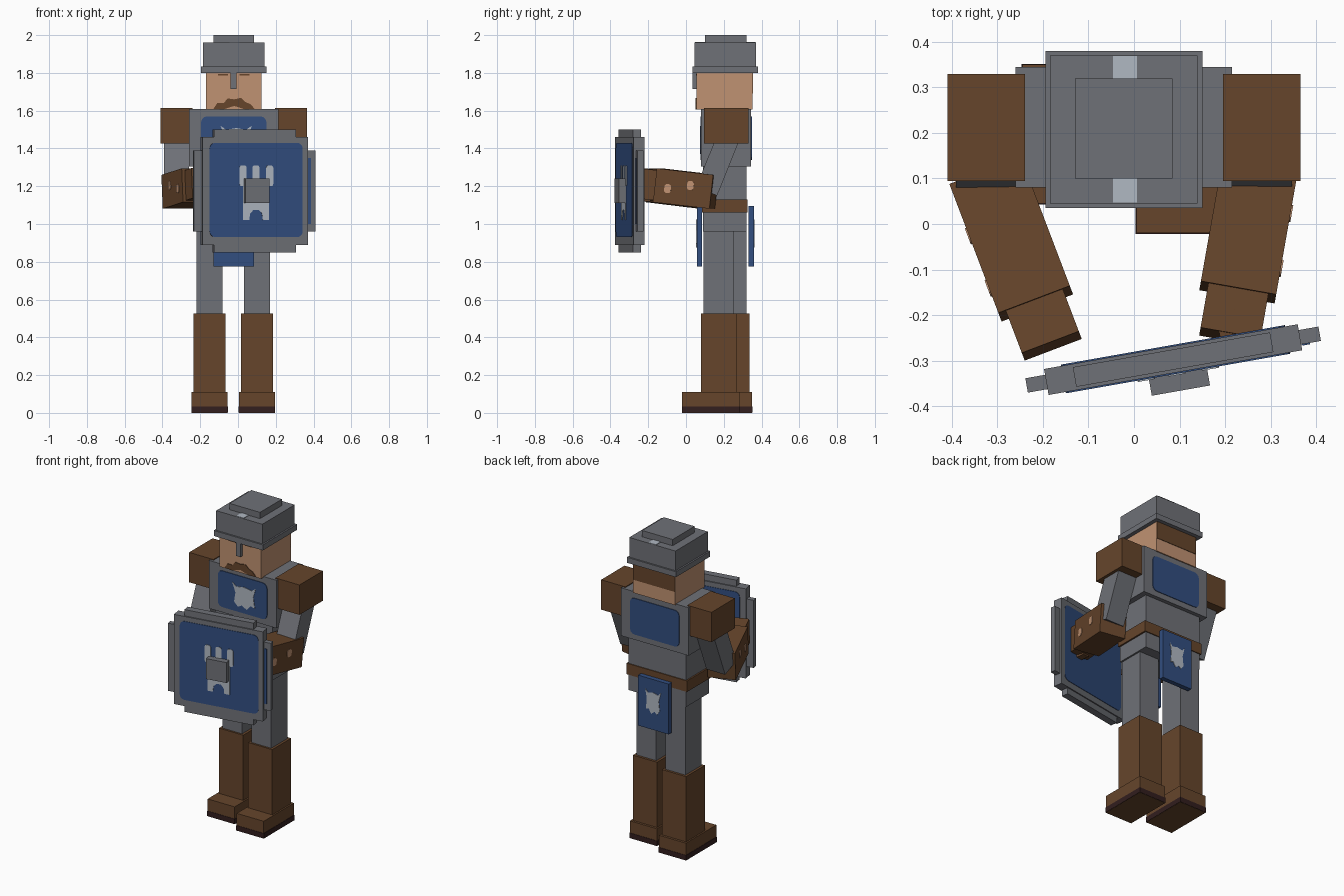
import bpy, bmesh, math
from mathutils import Matrix, Vector

if "Cube" in bpy.data.objects:
    bpy.data.objects.remove(bpy.data.objects["Cube"])


def material(name, rgb):
    lin = [((c / 255 + 0.055) / 1.055) ** 2.4 for c in rgb]
    m = bpy.data.materials.new(name)
    m.diffuse_color = (*lin, 1)
    m.use_nodes = True
    m.node_tree.nodes["Principled BSDF"].inputs["Base Color"].default_value = m.diffuse_color
    return m


STEEL = material("steel grey", (111, 113, 119))
LEATHER = material("leather brown", (102, 69, 43))
BLUE = material("cloth blue", (50, 78, 128))
SKIN = material("skin", (192, 146, 114))
SILVER = material("pale silver", (176, 184, 194))
SOLE = material("dark sole", (50, 30, 30))
I = Matrix.Identity(4)


def finish(name, bm, mat, matrix):
    bm.transform(matrix)
    bmesh.ops.recalc_face_normals(bm, faces=bm.faces)
    mesh = bpy.data.meshes.new(name)
    bm.to_mesh(mesh)
    bm.free()
    mesh.materials.append(mat)
    ob = bpy.data.objects.new(name, mesh)
    bpy.context.collection.objects.link(ob)
    return ob


def box(name, x, y, z, mat, matrix=I):
    """Box from (min, max) ranges."""
    bm = bmesh.new()
    bmesh.ops.create_cube(bm, size=1)
    for v in bm.verts:
        v.co = Vector([r[0] if c < 0 else r[1] for c, r in zip(v.co, (x, y, z))])
    return finish(name, bm, mat, matrix)


def plate(name, pts, y, mat, matrix=I, thick=0.004):
    """Thin plate with an x-z outline, spanning y to y + thick."""
    bm = bmesh.new()
    face = bm.faces.new([bm.verts.new((px, y, pz)) for px, pz in pts])
    ext = bmesh.ops.extrude_face_region(bm, geom=[face])
    moved = [g for g in ext["geom"] if isinstance(g, bmesh.types.BMVert)]
    bmesh.ops.translate(bm, verts=moved, vec=(0, thick, 0))
    return finish(name, bm, mat, matrix)


def rounded(x, z, r, n=3):
    pts = []
    corners = ((x[1] - r, z[1] - r), (x[0] + r, z[1] - r), (x[0] + r, z[0] + r), (x[1] - r, z[0] + r))
    for q, (cx, cz) in enumerate(corners):
        for k in range(n + 1):
            a = (q + k / n) * math.pi / 2
            pts.append((cx + r * math.cos(a), cz + r * math.sin(a)))
    return pts


def emblem(name, cx, cz, w, h, y):
    shape = [(-.5, .5), (-.32, .36), (0, .42), (.32, .36), (.5, .5), (.4, .1), (.46, -.35),
             (.28, -.3), (.12, -.5), (-.1, -.38), (-.25, -.48), (-.42, -.3), (-.36, .1)]
    plate(name, [(cx + w * a, cz + h * b) for a, b in shape], y, SILVER)


# Head, hair and face
box("head", (-.17, .125), (.055, .352), (1.605, 1.82), SKIN)
box("back_hair", (-.17, .125), (.35, .355), (1.69, 1.81), LEATHER)
moustache = [(-.13, 1.61), (-.11, 1.64), (-.075, 1.64), (-.055, 1.665), (-.02, 1.66), (.015, 1.668),
             (.04, 1.645), (.065, 1.635), (.088, 1.61), (.04, 1.606), (-.02, 1.625), (-.08, 1.606)]
plate("moustache", moustache, .051, LEATHER)
for bx in (-.08, .035):
    box("eyebrow", (bx - .027, bx + .027), (.052, .056), (1.787, 1.795), LEATHER)

# Helmet
box("helmet_brim", (-.195, .15), (.035, .38), (1.80, 1.835), STEEL)
box("helmet_crown", (-.185, .14), (.045, .37), (1.835, 1.96), STEEL)
box("helmet_cap", (-.13, .085), (.10, .32), (1.96, 2.0), STEEL)
box("nose_guard", (-.04, -.008), (.035, .056), (1.715, 1.80), STEEL)
for y in ((.047, .10), (.32, .369)):
    box("helmet_stripe", (-.046, .007), y, (1.958, 1.963), SILVER)

# Torso, belt and hips
box("chest", (-.26, .215), (.08, .345), (1.305, 1.61), STEEL)
box("waist", (-.225, .18), (.09, .32), (1.12, 1.305), STEEL)
box("belt", (-.235, .19), (.085, .326), (1.06, 1.13), LEATHER)
box("hips", (-.225, .18), (.09, .32), (.96, 1.06), STEEL)
for y in (.076, .345):
    plate("chest_panel", rounded((-.195, .15), (1.34, 1.57), .03), y, BLUE)
emblem("chest_emblem", -.01, 1.445, .165, .15, .073)

# Tabard flaps front and back
box("front_flap", (-.13, .085), (.057, .086), (.775, 1.095), BLUE)
box("back_flap", (-.13, .085), (.33, .36), (.775, 1.095), BLUE)
emblem("front_flap_emblem", -.022, .95, .11, .15, .054)
emblem("back_flap_emblem", -.022, .95, .11, .15, .359)

# Legs in mid stride
for x, y in ((-.15, .145), (.1, .08)):
    box("leg", (x - .069, x + .069), (y + .012, y + .175), (.5, .97), STEEL)
    box("boot_shaft", (x - .085, x + .085), (y, y + .19), (.1, .525), LEATHER)
    box("shoe", (x - .095, x + .095), (y - .1, y + .205), (0, .11), LEATHER)
    box("sole", (x - .097, x + .097), (y - .102, y + .207), (.001, .034), SOLE)

# Arms: shoulder pad, tilted upper arm, forearm, fist and rivets
for side, cx, front, yaw in ((-1, -.325, (-.216, -.175), 20.8), (1, .281, (.228, -.15), -10)):
    box("shoulder_pad", (cx - .085, cx + .085), (.095, .33), (1.425, 1.615), LEATHER)
    tilt = Matrix.Translation((cx, .225, 1.46)) @ Matrix.Rotation(math.radians(-22), 4, 'X')
    box("upper_arm", (-.066, .066), (-.06, .06), (-.31, .04), STEEL, tilt)
    # Local -y runs along the forearm, starting at its wrist end
    wrist = (Matrix.Translation((*front, 1.205)) @ Matrix.Rotation(math.radians(yaw), 4, 'Z')
             @ Matrix.Rotation(math.radians(-6.5), 4, 'X'))
    box("forearm", (-.084, .084), (0, .305), (-.09, .09), LEATHER, wrist)
    box("fist", (-.067, .067), (-.1, .02), (-.08, .08), LEATHER, wrist)
    spin = Matrix.Rotation(math.radians(90), 4, 'Z')
    for y, z in ((.07, -.01), (.19, .02)):
        m = wrist @ Matrix.Translation((side * .084, y, z)) @ spin
        plate("forearm_rivet", rounded((-.018, .018), (-.024, .024), .014), -.003, SKIN, m, .006)

# Shield, local -y is its outer face
sh = Matrix.Translation((.086, -.298, 0)) @ Matrix.Rotation(math.radians(10), 4, 'Z')
box("shield_board", (-.283, .283), (-.029, .029), (.89, 1.46), STEEL, sh)
box("shield_tall_layer", (-.22, .22), (-.022, .022), (.85, 1.50), STEEL, sh)
box("shield_wide_layer", (-.327, .327), (-.016, .016), (.96, 1.39), STEEL, sh)
box("shield_edge_stripe", (.285, .302), (-.019, -.014), (1.0, 1.35), BLUE, sh)
for y in (-.032, .028):
    plate("shield_panel", rounded((-.245, .255), (.93, 1.43), .03), y, BLUE, sh)
box("shield_boss", (-.06, .07), (-.07, -.029), (1.11, 1.24), STEEL, sh)
box("shield_handle", (.11, .152), (.02, .085), (1.12, 1.29), LEATHER, sh)

# Shield device: three prongs above the boss and two feet below
for x in (-.066, .003, .077):
    plate("shield_prong", rounded((x - .019, x + .019), (1.2, 1.31), .012), -.035, SILVER, sh)
device = [(-.066, 1.02), (-.033, 1.02), (-.028, 1.055), (-.01, 1.075), (.018, 1.075), (.036, 1.055),
          (.04, 1.02), (.074, 1.02), (.074, 1.24), (-.066, 1.24)]
plate("shield_feet", device, -.035, SILVER, sh)
